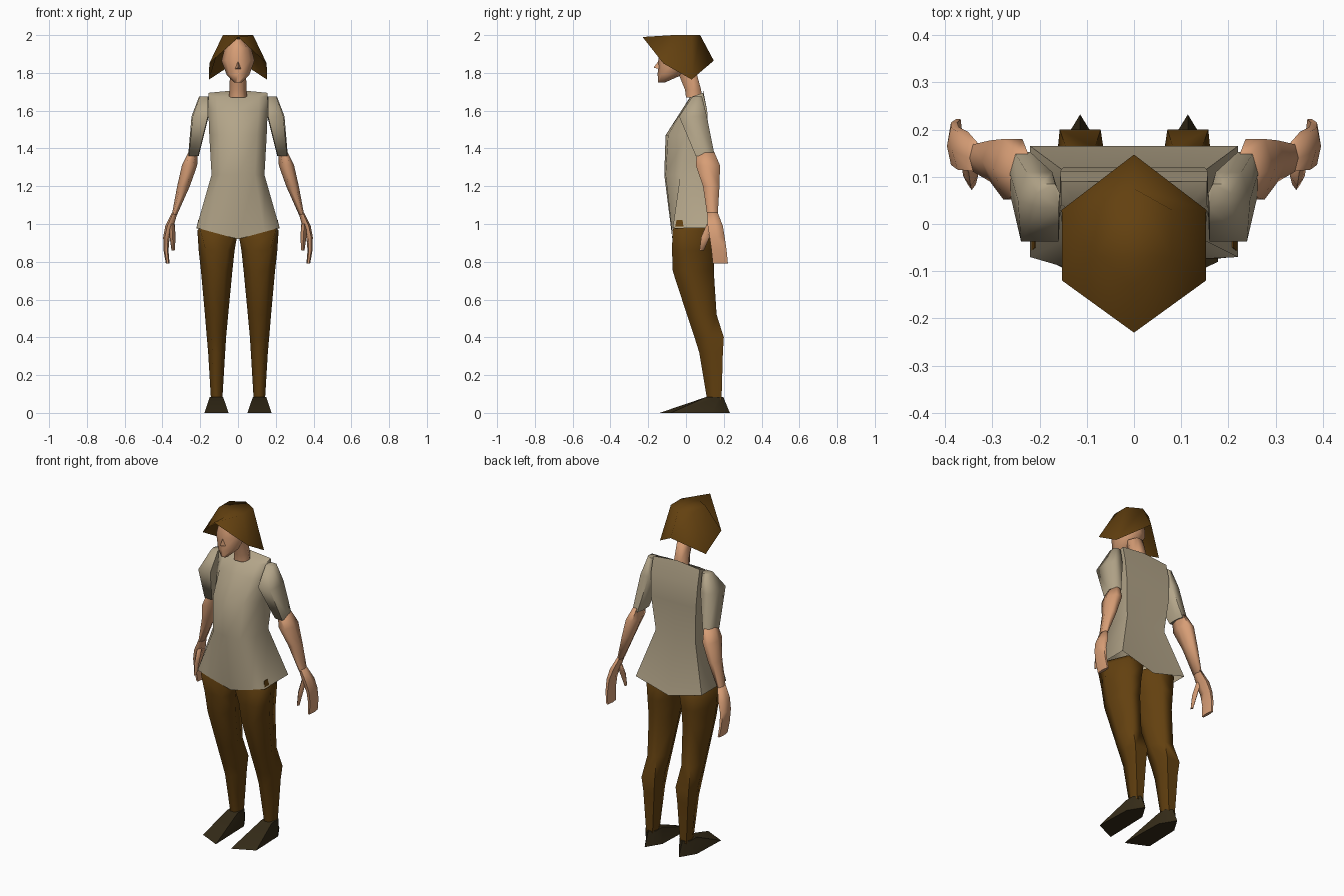
import bpy, bmesh, math


def material(name, rgb):
    m = bpy.data.materials.new(name)
    m.diffuse_color = (*rgb, 1)
    return m


SHIRT = material("beige_cloth", (0.45, 0.375, 0.25))
SKIN = material("skin", (0.68, 0.34, 0.18))
BROWN = material("brown", (0.125, 0.052, 0.005))
SHOE = material("dark_leather", (0.035, 0.024, 0.009))


def finish(name, bm, mat, mirror=False, angle=75):
    """Turn a bmesh into a shaded object, optionally mirrored across x."""
    if mirror:
        geo = bmesh.ops.duplicate(bm, geom=bm.verts[:] + bm.edges[:] + bm.faces[:])["geom"]
        for v in geo:
            if isinstance(v, bmesh.types.BMVert):
                v.co.x *= -1
    bmesh.ops.recalc_face_normals(bm, faces=bm.faces[:])
    me = bpy.data.meshes.new(name)
    bm.to_mesh(me)
    bm.free()
    me.materials.append(mat)
    ob = bpy.data.objects.new(name, me)
    bpy.context.collection.objects.link(ob)
    bpy.ops.object.select_all(action='DESELECT')
    ob.select_set(True)
    bpy.context.view_layer.objects.active = ob
    bpy.ops.object.shade_smooth_by_angle(angle=math.radians(angle))
    return ob


def skin_rings(rings, caps=(True, True)):
    """Bridge successive rings of points into a tube."""
    bm = bmesh.new()
    vs = [[bm.verts.new(p) for p in r] for r in rings]
    n = len(vs[0])
    for a, b in zip(vs, vs[1:]):
        for i in range(n):
            j = (i + 1) % n
            bm.faces.new((a[i], a[j], b[j], b[i]))
    if caps[0]:
        bm.faces.new(vs[0][::-1])
    if caps[1]:
        bm.faces.new(vs[-1])
    return bm


def polygon(n, turn=0.0):
    """Regular n-gon stretched to fill the -1..1 square."""
    pts = [(math.cos(turn + i * math.tau / n), math.sin(turn + i * math.tau / n)) for i in range(n)]
    mx, my = max(abs(p[0]) for p in pts), max(abs(p[1]) for p in pts)
    return [(x / mx, y / my) for x, y in pts]


def fit(section, x0, x1, y0, y1, z):
    """Place a unit section inside the given bounds."""
    return [((x0 + x1) / 2 + u * (x1 - x0) / 2, (y0 + y1) / 2 + v * (y1 - y0) / 2, z)
            for u, v in section]


def loft(name, section, bounds, mat, mirror=True, angle=75):
    """Tube from rows of (x0, x1, y0, y1, z)."""
    return finish(name, skin_rings([fit(section, *b) for b in bounds]), mat, mirror, angle)


HEX = polygon(6)
OCT = polygon(8)
SLEEVE = [(1, 0.2), (0.6, 1), (-0.6, 1), (-1, 0.2), (-0.9, -1), (0.85, -1)]

# Shirt body: z, front y, front crease x/y, side x/y, back corner x/y
rows = [
    (0.98, -0.072, 0.14, -0.074, 0.22, -0.07, 0.22, 0.165),
    (1.26, -0.115, 0.09, -0.108, 0.14, -0.03, 0.132, 0.10),
    (1.47, -0.108, 0.10, -0.095, 0.152, 0.0, 0.15, 0.12),
    (1.60, -0.025, 0.11, -0.02, 0.157, 0.03, 0.156, 0.112),
    (1.675, 0.02, 0.11, 0.025, 0.155, 0.04, 0.155, 0.09),
]
rings = []
for k, (z, yf, c, yc, w, ys, wb, yb) in enumerate(rows):
    half = [(0, yf), (c, yc), (w, ys), (wb, yb), (0, yb)]
    ring = half + [(-x, y) for x, y in half[3:0:-1]]
    if k == 0:      # hem dips at the middle
        rings.append([(x, y, 0.92 + 0.06 * abs(x) / 0.22) for x, y in ring])
    elif k == 4:    # shoulder line rises to the back and the neck
        rings.append([(x, y, 1.67 + (y - 0.02) * 0.35 + 0.015 * (1 - abs(x) / 0.155) * (y > 0.08))
                      for x, y in ring])
    else:
        rings.append([(x, y, z) for x, y in ring])
finish("shirt", skin_rings(rings, (False, True)), SHIRT)

# Sleeves
loft("sleeves", SLEEVE, [
    (0.157, 0.206, 0.035, 0.085, 1.675),
    (0.155, 0.246, -0.037, 0.110, 1.57),
    (0.208, 0.264, 0.052, 0.152, 1.36)], SHIRT)

# Forearms
loft("forearms", HEX, [
    (0.212, 0.262, 0.058, 0.150, 1.38),
    (0.216, 0.297, 0.052, 0.180, 1.31),
    (0.255, 0.322, 0.090, 0.177, 1.20),
    (0.322, 0.350, 0.112, 0.168, 1.05)], SKIN)

# Hands and thumbs
loft("hands", HEX, [
    (0.320, 0.350, 0.112, 0.168, 1.06),
    (0.340, 0.385, 0.115, 0.195, 0.99),
    (0.362, 0.396, 0.125, 0.205, 0.93),
    (0.368, 0.394, 0.135, 0.215, 0.86),
    (0.362, 0.382, 0.142, 0.222, 0.79)], SKIN)
loft("thumbs", polygon(4), [
    (0.335, 0.365, 0.110, 0.155, 1.00),
    (0.330, 0.362, 0.080, 0.125, 0.93),
    (0.335, 0.352, 0.072, 0.095, 0.86)], SKIN)

# Trouser legs: bounds, then front width, back width and depth of the widest point
legs = [
    (0.083, 0.143, 0.112, 0.188, 0.07, 0.5, 0.7, 0.0),
    (0.068, 0.158, 0.070, 0.195, 0.32, 0.5, 0.8, 0.1),
    (0.063, 0.165, 0.045, 0.200, 0.40, 0.5, 0.85, 0.0),
    (0.052, 0.175, 0.005, 0.162, 0.52, 0.5, 0.5, -0.1),
    (0.030, 0.196, -0.070, 0.147, 0.75, 0.5, 0.4, -0.2),
    (0.018, 0.208, -0.074, 0.152, 0.86, 0.6, 0.4, -0.3),
    (0.000, 0.215, -0.071, 0.148, 0.965, 0.85, 0.5, -0.3),
    (0.000, 0.190, -0.060, 0.120, 1.00, 0.8, 0.5, -0.3)]
rings = [fit([(1, s), (b, 1), (-b, 1), (-1, s), (-f, -1), (f, -1)], *bounds)
         for *bounds, f, b, s in legs]
finish("trousers", skin_rings(rings), BROWN, True)

# Trouser corner showing at the shirt's side
loft("hip_tabs", polygon(4, math.pi / 4), [
    (0.19, 0.2205, -0.060, -0.012, 0.975),
    (0.18, 0.2105, -0.050, -0.018, 1.02)], BROWN)

# Shoes: slanted toe, pointed heel, rising to the ankle
sole = [(-0.064, -0.14), (0.064, -0.08), (0.056, 0.14), (0, 0.232), (-0.056, 0.14)]
ankle = [(-0.035, 0.11), (0.035, 0.11), (0.035, 0.175), (0, 0.197), (-0.035, 0.175)]
finish("shoes", skin_rings([[(0.114 + x, y, 0) for x, y in sole],
                            [(0.114 + x, y, 0.085) for x, y in ankle]]), SHOE, True, 50)

# Neck
loft("neck", HEX, [
    (-0.05, 0.05, 0.000, 0.085, 1.67),
    (-0.045, 0.045, -0.005, 0.080, 1.71),
    (-0.042, 0.042, -0.050, 0.050, 1.82)], SKIN, False)

# Head
loft("head", OCT, [
    (-0.020, 0.020, -0.147, -0.110, 1.75),
    (-0.060, 0.060, -0.150, -0.020, 1.79),
    (-0.088, 0.088, -0.147, 0.050, 1.865),
    (-0.070, 0.070, -0.142, 0.060, 1.93),
    (-0.025, 0.025, -0.125, 0.030, 1.98)], SKIN, False)

# Nose: small wedge
bm = bmesh.new()
bridge, tip, l, r = [bm.verts.new(p) for p in
                     ((0, -0.142, 1.868), (0, -0.172, 1.828), (-0.016, -0.142, 1.82), (0.016, -0.142, 1.82))]
for f in ((bridge, l, tip), (bridge, tip, r), (l, r, tip)):
    bm.faces.new(f)
finish("nose", bm, SKIN, False, 85)

# Hair: open hexagonal shell with a peaked fringe
rim = [(0, -0.23, 1.99), (0.152, -0.12, 1.85), (0.153, 0.03, 1.765),
       (0, 0.147, 1.865), (-0.153, 0.03, 1.765), (-0.152, -0.12, 1.85)]
crown = [(0, -0.13, 1.985), (0.08, -0.07, 2.0), (0.08, 0.03, 2.0),
         (0, 0.075, 2.0), (-0.08, 0.03, 2.0), (-0.08, -0.07, 2.0)]
finish("hair", skin_rings([rim, crown], (False, True)), BROWN, False, 85)
